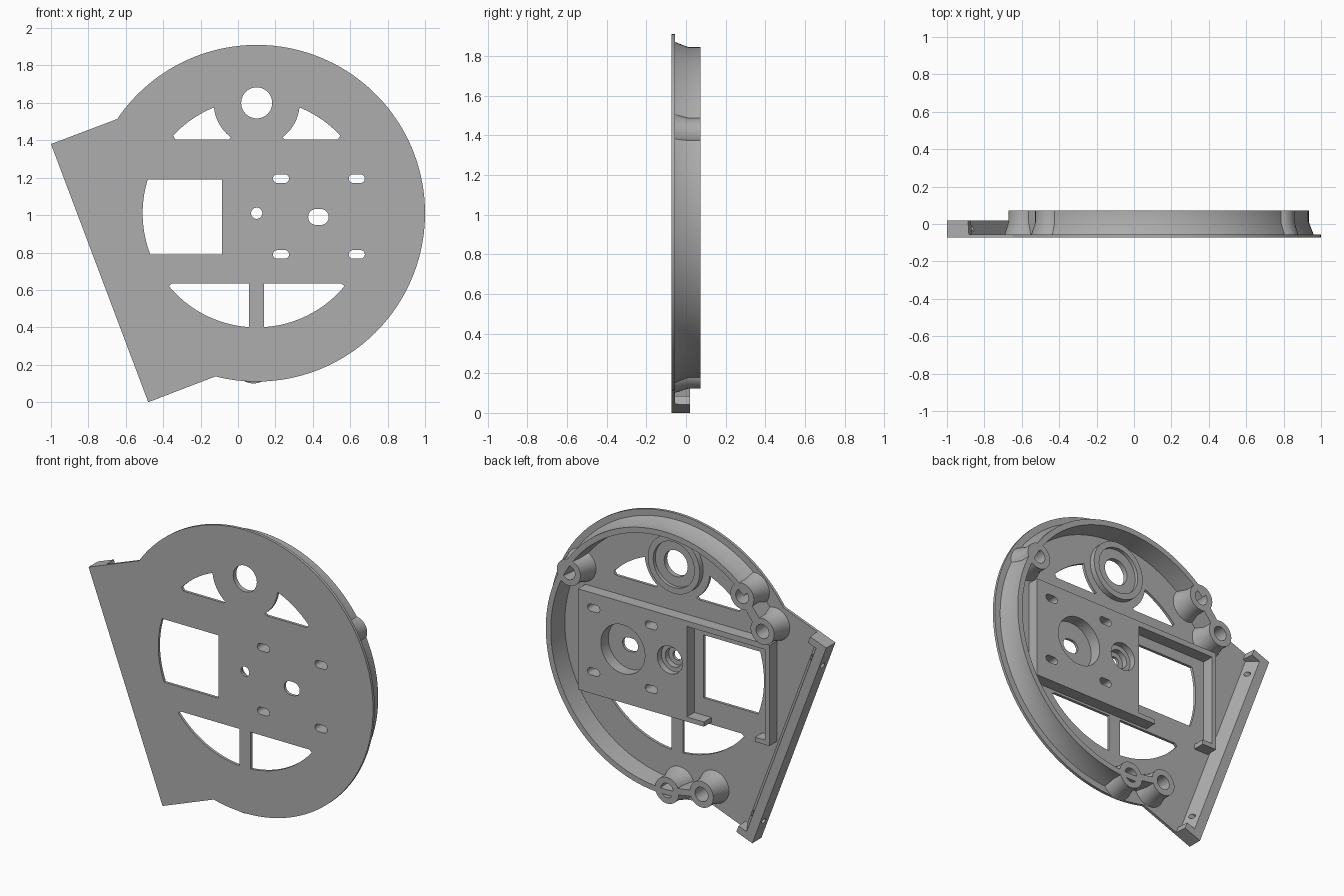
import bpy, bmesh
from math import sin, cos, pi, radians, atan2, acos, asin, sqrt
from mathutils import Vector

if "Cube" in bpy.data.objects:
    bpy.data.objects.remove(bpy.data.objects["Cube"], do_unlink=True)

grey = bpy.data.materials.new("plain_grey")
grey.use_nodes = True
grey.diffuse_color = (0.42, 0.42, 0.42, 1)
grey.node_tree.nodes["Principled BSDF"].inputs["Base Color"].default_value = (0.42, 0.42, 0.42, 1)

CX, CZ = 0.1, 1.01            # disc centre
FRONT, FLOOR, DECK, RIM = -0.0725, -0.055, 0.02, 0.0725
UNDER = -0.06                 # slight sink of parts into the floor
WIN_R = 0.61                  # outer limit of the windows


def finish(name, bm):
    bmesh.ops.remove_doubles(bm, verts=bm.verts, dist=1e-5)
    bmesh.ops.recalc_face_normals(bm, faces=bm.faces)
    mesh = bpy.data.meshes.new(name)
    bm.to_mesh(mesh)
    bm.free()
    mesh.materials.append(grey)
    obj = bpy.data.objects.new(name, mesh)
    bpy.context.collection.objects.link(obj)
    return obj


def prism(name, outlines, y0, y1):
    """Extrude x-z outlines from y0 to y1."""
    bm = bmesh.new()
    for pts in outlines:
        face = bm.faces.new([bm.verts.new((x, y0, z)) for x, z in pts])
        ext = bmesh.ops.extrude_face_region(bm, geom=[face])["geom"]
        verts = [g for g in ext if isinstance(g, bmesh.types.BMVert)]
        bmesh.ops.translate(bm, verts=verts, vec=(0, y1 - y0, 0))
    return finish(name, bm)


def lathe(name, profile, x, z, start=0, sweep=2 * pi, steps=40):
    """Spin a (radius, y) profile around a y axis through x, z."""
    bm = bmesh.new()
    vs = [bm.verts.new((x + r * cos(start), y, z + r * sin(start))) for r, y in profile]
    edges = [bm.edges.new(p) for p in zip(vs, vs[1:])]
    bmesh.ops.spin(bm, geom=vs + edges, cent=(x, 0, z), axis=(0, -1, 0),
                   angle=sweep, steps=steps)
    return finish(name, bm)


def arc(x, z, r, a0, a1, n=24):
    return [(x + r * cos(a0 + (a1 - a0) * i / n), z + r * sin(a0 + (a1 - a0) * i / n))
            for i in range(n + 1)]


def circle(x, z, r):
    return arc(x, z, r, 0, 2 * pi, 40)[:-1]


def slot(x, z, half, r):
    return arc(x + half, z, r, -pi / 2, pi / 2, 10) + arc(x - half, z, r, pi / 2, 1.5 * pi, 10)


def rect(x0, x1, z0, z1):
    return [(x0, z0), (x1, z0), (x1, z1), (x0, z1)]


def mirrored(pts):
    return [(2 * CX - x, z) for x, z in pts]


def cut(obj, cutter):
    cutter.hide_render = True
    mod = obj.modifiers.new("cut", "BOOLEAN")
    mod.operation, mod.solver, mod.object = "DIFFERENCE", "EXACT", cutter
    bpy.context.view_layer.objects.active = obj
    bpy.ops.object.modifier_apply(modifier=mod.name)
    bpy.data.objects.remove(cutter, do_unlink=True)


# Window outlines
dz = 0.635 - CZ
lower = [(CX + 0.04, 0.635)] + arc(CX, CZ, WIN_R, -acos(0.04 / WIN_R), asin(dz / WIN_R) - 0.03)
lower.append((CX + sqrt(WIN_R ** 2 - dz ** 2) - 0.03, 0.635))
EYE_Z = 1.6
meet = (0.23, 0.565)          # where the outer arc meets the eyelet clearance
upper = arc(CX, CZ, WIN_R, asin(0.415 / WIN_R), atan2(meet[1], meet[0]) - 0.02)
upper += arc(CX, EYE_Z, 0.23, atan2(meet[1] + CZ - EYE_Z, meet[0]), -0.93, 12)
upper += [(CX + 0.15, 1.405), (CX + 0.435, 1.405)]
side = arc(CX, CZ, WIN_R, pi - asin(0.18 / WIN_R), pi + asin(0.22 / WIN_R), 12)
side += [(-0.085, 0.79), (-0.085, 1.19)]
slots = [slot(x, z, 0.02, 0.023) for x in (0.23, 0.635) for z in (0.79, 1.195)]

# Base plate: disc with a slanted tab
A0, A1 = atan2(-0.87, -0.22), atan2(0.5, -0.74)
plate = prism("base_plate", [arc(CX, CZ, 0.9, A0, A1, 110) + [(-1, 1.38), (-0.48, 0)]], FRONT, FLOOR)
holes = [lower, mirrored(lower), upper, mirrored(upper), side, circle(CX, EYE_Z, 0.083),
         circle(CX, CZ, 0.03), slot(0.43, 0.99, 0.012, 0.043)] + slots
cut(plate, prism("plate_cutter", holes, -0.2, 0.2))

# Raised mounting block with pockets
block = prism("mounting_block", [rect(-0.02, 0.745, 0.65, 1.29)], UNDER, DECK)
cut(block, prism("block_cutter", slots + [circle(0.43, 0.99, 0.155), circle(CX, CZ, 0.06)], -0.2, 0.2))
cut(block, prism("pocket_cutter", [circle(CX, CZ, 0.088)], -0.02, 0.2))

# Walls framing the side window
for name, box in (("frame_top", (-0.6, -0.01, 1.255, 1.29)),
                  ("frame_side", (-0.6, -0.57, 0.65, 1.27)),
                  ("frame_foot_outer", (-0.6, -0.5, 0.65, 0.68)),
                  ("frame_foot_inner", (-0.14, -0.01, 0.65, 0.68))):
    prism(name, [rect(*box)], UNDER, DECK)

# Curved rim wall
rim_start, rim_end = radians(-95), radians(134)
lathe("rim_wall", [(0.862, UNDER), (0.835, 0.01), (0.835, RIM), (0.8, RIM), (0.79, UNDER), (0.862, UNDER)],
      CX, CZ, rim_start, rim_end - rim_start, 90)

# Screw bosses with blind holes, and webs between the pairs
bosses = {"boss_left": (0.775, 1.405), "boss_upper": (-0.445, 1.58), "boss_right": (-0.588, 1.395),
          "boss_bottom": (0.083, 0.205), "boss_lower_right": (-0.16, 0.245)}
for name, (x, z) in bosses.items():
    lathe(name, [(0.105, UNDER), (0.083, 0.01), (0.083, RIM), (0.045, RIM), (0.045, -0.03), (0, -0.03)], x, z)


def web(name, a, b, half, top):
    a, b = Vector(bosses[a]), Vector(bosses[b])
    d = (b - a).normalized()
    n = Vector((-d.y, d.x)) * half
    prism(name, [[a + d * 0.06 - n, b - d * 0.06 - n, b - d * 0.06 + n, a + d * 0.06 + n]], UNDER, top)


web("upper_web", "boss_upper", "boss_right", 0.03, RIM)
web("lower_web", "boss_bottom", "boss_lower_right", 0.02, RIM)

# Stepped eyelet collar
lathe("eyelet_collar", [(0.183, UNDER), (0.183, -0.02), (0.145, -0.02), (0.145, -0.042),
                        (0.083, -0.042), (0.083, UNDER)], CX, EYE_Z)

# Slanted edge bar with a sloped inner side, and end tabs
low, high = Vector((-0.48, 0, 0)), Vector((-1, 0, 1.38))
along = (high - low).normalized()
inward = Vector((along.z, 0, -along.x))
length = (high - low).length


def bar(name, t0, t1, top_w, base_w):
    bm = bmesh.new()
    section = [(0, FRONT + 0.002), (base_w, FRONT + 0.002), (base_w, UNDER), (top_w, DECK), (0, DECK)]
    face = bm.faces.new([bm.verts.new(low + along * t0 + inward * w + Vector((0, y, 0)))
                         for w, y in section])
    ext = bmesh.ops.extrude_face_region(bm, geom=[face])["geom"]
    bmesh.ops.translate(bm, verts=[g for g in ext if isinstance(g, bmesh.types.BMVert)],
                        vec=along * (t1 - t0))
    return finish(name, bm)


edge_bar = bar("edge_bar", 0, length, 0.06, 0.11)
for t in (0.15, length - 0.15):
    bpy.ops.mesh.primitive_cylinder_add(vertices=20, radius=0.018, depth=0.5,
                                        location=low + along * t + Vector((0, -0.02, 0)))
    drill = bpy.context.object
    drill.rotation_euler = inward.to_track_quat("Z", "Y").to_euler()
    bpy.context.view_layer.update()
    cut(edge_bar, drill)
bar("edge_tab_low", 0, 0.045, 0.12, 0.125)
bar("edge_tab_high", length - 0.045, length, 0.12, 0.125)

# Smooth the round surfaces, keep edges crisp
bpy.ops.object.select_all(action="DESELECT")
for obj in bpy.context.collection.objects:
    if obj.type == "MESH" and grey.name in obj.data.materials:
        obj.select_set(True)
        bpy.context.view_layer.objects.active = obj
bpy.ops.object.shade_smooth_by_angle(angle=radians(30))
